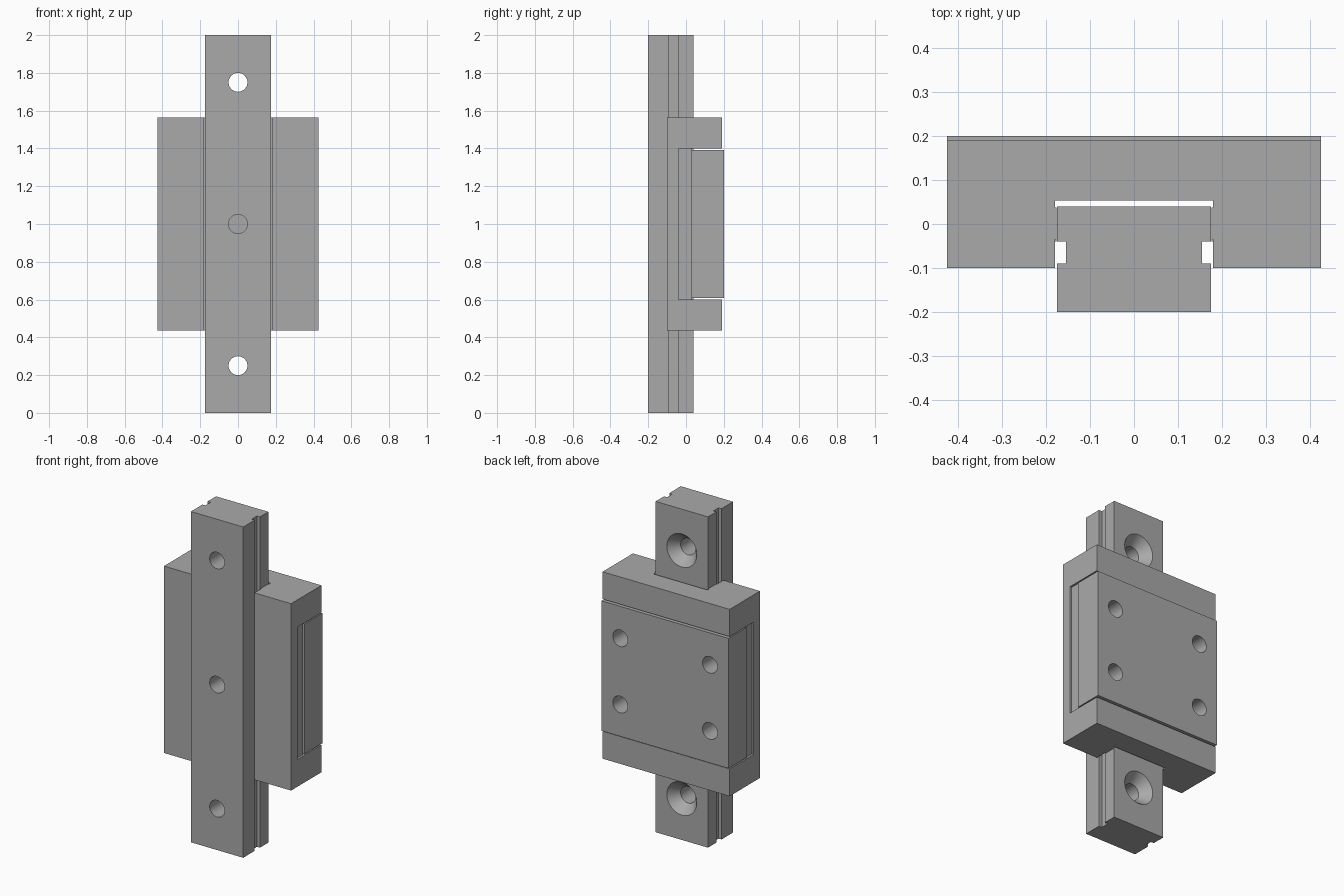
import bpy, bmesh
from math import radians
from mathutils import Matrix, Vector

if "Cube" in bpy.data.objects:
    bpy.data.objects.remove(bpy.data.objects["Cube"])

steel = bpy.data.materials.new("grey_steel")
steel.use_nodes = True
GREY = (0.4, 0.4, 0.4, 1)
steel.diffuse_color = GREY
steel.node_tree.nodes["Principled BSDF"].inputs["Base Color"].default_value = GREY


def finish(name, bm):
    bmesh.ops.recalc_face_normals(bm, faces=bm.faces)
    mesh = bpy.data.meshes.new(name)
    bm.to_mesh(mesh)
    bm.free()
    ob = bpy.data.objects.new(name, mesh)
    bpy.context.collection.objects.link(ob)
    mesh.materials.append(steel)
    return ob


def extrude(name, outline, z0, z1):
    """Extrude a closed xy outline from z0 to z1."""
    bm = bmesh.new()
    face = bm.faces.new([bm.verts.new((x, y, z0)) for x, y in outline])
    top = bmesh.ops.extrude_face_region(bm, geom=[face])["geom"]
    verts = [v for v in top if isinstance(v, bmesh.types.BMVert)]
    bmesh.ops.translate(bm, verts=verts, vec=(0, 0, z1 - z0))
    return finish(name, bm)


def mirrored(half):
    return half + [(-x, y) for x, y in reversed(half)]


def rect(x0, x1, y0, y1):
    return [(x0, y0), (x1, y0), (x1, y1), (x0, y1)]


def drill(name, x, z, profile):
    """Round cutter along y, from (y, radius) steps."""
    bm = bmesh.new()
    seg = 48
    rings = []
    for y, r in profile:
        ring = bmesh.ops.create_circle(bm, segments=seg, radius=r)["verts"]
        bmesh.ops.transform(bm, verts=ring, matrix=Matrix.Translation((x, y, z))
                            @ Matrix.Rotation(radians(90), 4, "X"))
        rings.append(ring)
    for a, b in zip(rings, rings[1:]):
        for i in range(seg):
            j = (i + 1) % seg
            bm.faces.new((a[i], a[j], b[j], b[i]))
    bm.faces.new(rings[0])
    bm.faces.new(rings[-1])
    return finish(name, bm)


def cut(ob, cutters):
    for c in cutters:
        mod = ob.modifiers.new("cut", "BOOLEAN")
        mod.operation = "DIFFERENCE"
        mod.solver = "EXACT"
        mod.object = c
    bpy.context.view_layer.update()
    result = bpy.data.meshes.new_from_object(
        ob.evaluated_get(bpy.context.evaluated_depsgraph_get()))
    ob.modifiers.clear()
    ob.data = result
    for c in cutters:
        bpy.data.objects.remove(c)
    # Smooth hole walls, sharp rims
    bpy.ops.object.select_all(action="DESELECT")
    ob.select_set(True)
    bpy.context.view_layer.objects.active = ob
    bpy.ops.object.shade_smooth_by_angle(angle=radians(25))


# Rail with side grooves and countersunk through holes
rail = extrude("rail", mirrored([
    (0.175, -0.2), (0.175, -0.09), (0.155, -0.09),
    (0.155, -0.04), (0.175, -0.04), (0.175, 0.04)]), 0, 2)
cut(rail, [drill("rail_drill", 0, z,
                 [(-0.3, 0.05), (-0.02, 0.05), (0.04, 0.1), (0.05, 0.1)])
           for z in (0.25, 1, 1.75)])

# Carriage shell: two end caps joined by the lower legs
shell = extrude("carriage_shell", mirrored([
    (0.425, 0.19), (0.425, -0.1), (0.18, -0.1), (0.18, -0.035),
    (0.176, -0.035), (0.176, 0.037), (0.18, 0.037), (0.18, 0.053)]), 0.435, 1.565)
cut(shell, [extrude("shell_recess", rect(-0.6, 0.6, -0.04, 0.4), 0.6, 1.4)])

# Mounting block with four blind bolt holes
block = extrude("mounting_block", mirrored([
    (0.425, 0.2), (0.425, 0.03), (0.176, 0.03), (0.176, 0.037),
    (0.18, 0.037), (0.18, 0.053)]), 0.607, 1.393)
cut(block, [drill("bolt_drill", x, z, [(0.07, 0.05), (0.3, 0.05)])
            for x in (-0.3, 0.3) for z in (0.8, 1.2)])

# Slightly recessed side strips between legs and block
for side, s in (("left", 1), ("right", -1)):
    extrude(side + "_side_strip", rect(s * 0.176, s * 0.412, -0.04, 0.03), 0.6, 1.4)
